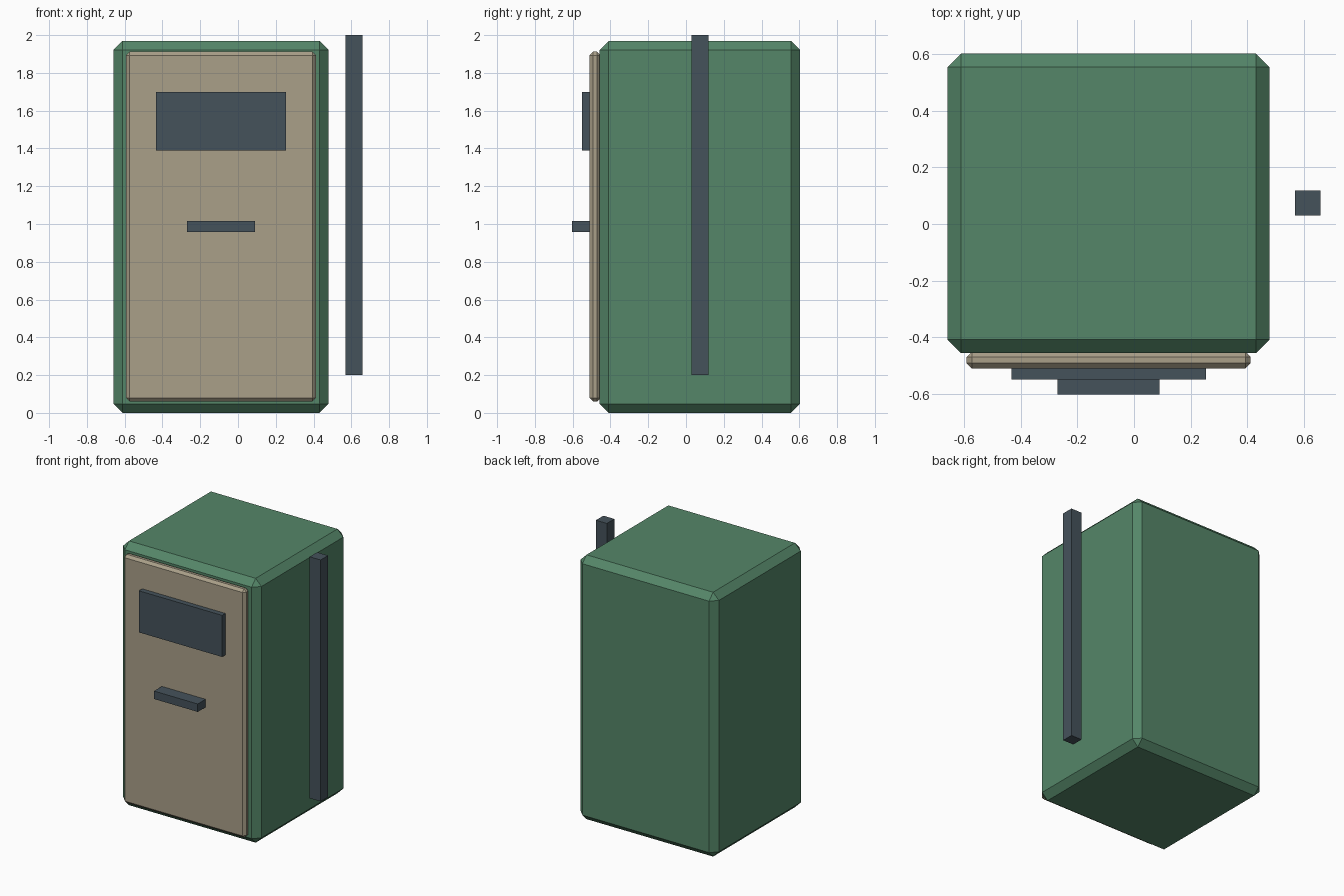
import bpy
from mathutils import Vector

if "Cube" in bpy.data.objects:
    bpy.data.objects.remove(bpy.data.objects["Cube"])


def material(name, rgb):
    mat = bpy.data.materials.new(name)
    mat.diffuse_color = (*rgb, 1)
    mat.use_nodes = True
    mat.node_tree.nodes["Principled BSDF"].inputs["Base Color"].default_value = mat.diffuse_color
    return mat


GREEN = material("green_paint", (0.09, 0.24, 0.14))
TAN = material("tan_paint", (0.40, 0.35, 0.25))
SLATE = material("slate_metal", (0.06, 0.085, 0.105))


def box(name, low, high, mat, bevel=0.0):
    """Flat-shaded box between two corners, with an optional chamfer."""
    low, high = Vector(low), Vector(high)
    bpy.ops.mesh.primitive_cube_add(size=1, location=(low + high) / 2)
    obj = bpy.context.object
    obj.name = name
    obj.scale = high - low
    bpy.ops.object.transform_apply(location=False, rotation=False, scale=True)
    obj.data.materials.append(mat)
    if bevel:
        mod = obj.modifiers.new("chamfer", 'BEVEL')
        mod.width = bevel
        mod.segments = 1
    return obj


# Cabinet body
box("cabinet", (-0.66, -0.457, 0), (0.48, 0.603, 1.97), GREEN, 0.048)

# Door slightly sunk into the front
box("door", (-0.593, -0.511, 0.06), (0.413, -0.452, 1.912), TAN, 0.019)

# Window panel and handle on the door
box("window_panel", (-0.433, -0.55, 1.39), (0.254, -0.511, 1.70), SLATE)
box("handle", (-0.27, -0.603, 0.957), (0.09, -0.511, 1.016), SLATE)

# Free-standing pipe beside the cabinet
box("side_pipe", (0.57, 0.03, 0.2), (0.66, 0.118, 2.0), SLATE)
